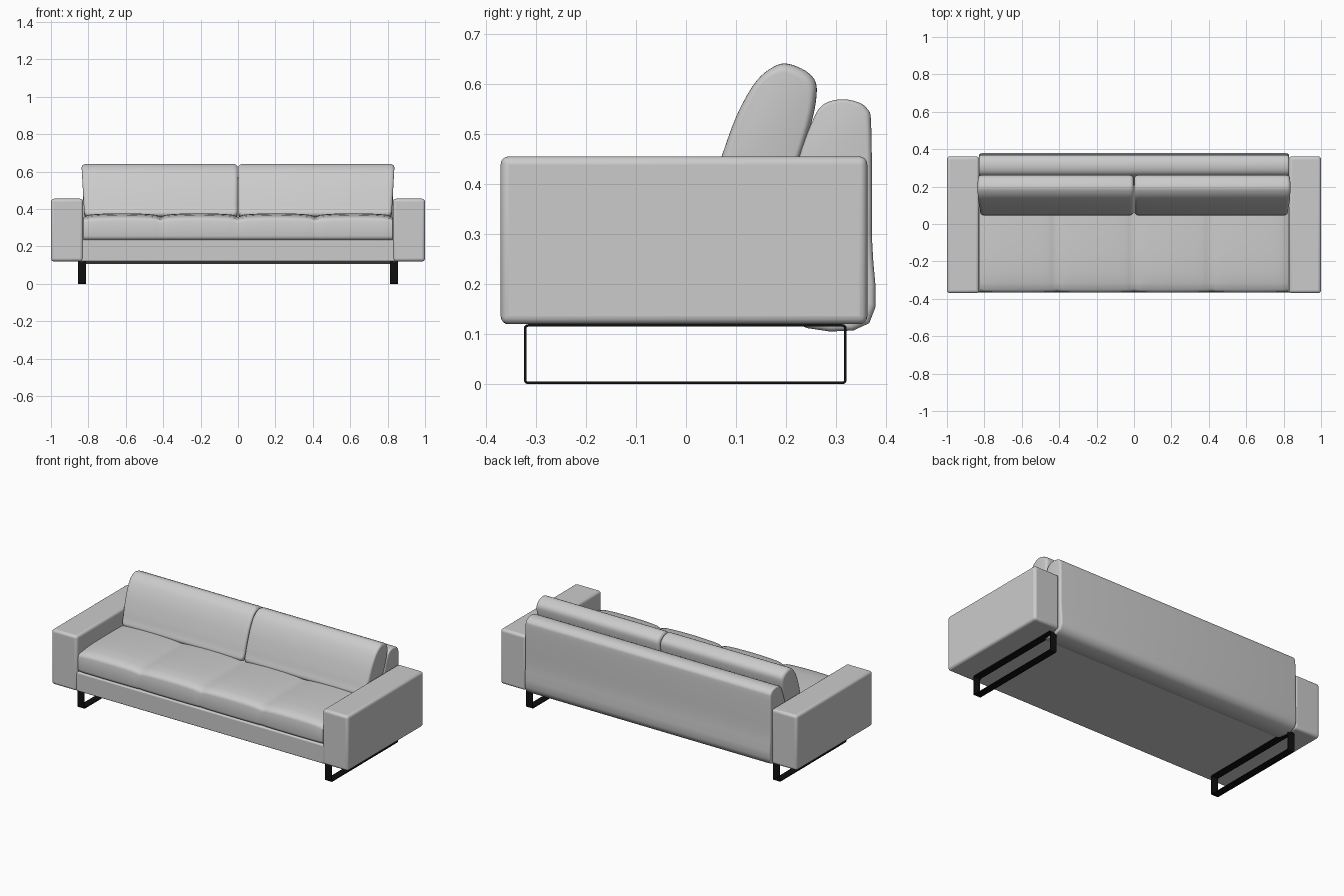
import bpy, bmesh, math
from mathutils import Vector

if "Cube" in bpy.data.objects:
    bpy.data.objects.remove(bpy.data.objects["Cube"])


def material(name, c):
    m = bpy.data.materials.new(name)
    m.diffuse_color = (*c, 1)
    m.use_nodes = True
    m.node_tree.nodes["Principled BSDF"].inputs["Base Color"].default_value = m.diffuse_color
    return m


GREY = material("grey fabric", (0.6, 0.6, 0.6))
BLACK = material("black metal", (0.005, 0.005, 0.005))


def finish(name, bm, mat, bevel=0, angle=40):
    bmesh.ops.recalc_face_normals(bm, faces=bm.faces[:])
    me = bpy.data.meshes.new(name)
    bm.to_mesh(me)
    bm.free()
    me.materials.append(mat)
    ob = bpy.data.objects.new(name, me)
    bpy.context.collection.objects.link(ob)
    if bevel:
        mod = ob.modifiers.new("soft edges", 'BEVEL')
        mod.width, mod.segments = bevel, 4
    bpy.ops.object.select_all(action='DESELECT')
    bpy.context.view_layer.objects.active = ob
    ob.select_set(True)
    bpy.ops.object.shade_smooth_by_angle(angle=math.radians(angle))
    return ob


def box(name, lo, hi, mat, bevel):
    bm = bmesh.new()
    lo, hi = Vector(lo), Vector(hi)
    bmesh.ops.create_cube(bm, size=1)
    for v in bm.verts:
        v.co = (lo + hi) / 2 + v.co * (hi - lo)
    return finish(name, bm, mat, bevel)


def smooth_loop(pts, n=4):
    """Closed Catmull-Rom curve through the points."""
    out, k = [], len(pts)
    for i in range(k):
        a, b, c, d = (Vector(pts[(i + j) % k]) for j in (-1, 0, 1, 2))
        for s in range(n):
            t = s / n
            out.append(0.5 * (2 * b + (c - a) * t + (2 * a - 5 * b + 4 * c - d) * t * t
                              + (3 * b - a - 3 * c + d) * t ** 3))
    return out


def loft(name, sections, mat, angle=50):
    """Skin (x, yz loop) sections along x and cap both ends."""
    bm = bmesh.new()
    rings = [[bm.verts.new((x, p[0], p[1])) for p in loop] for x, loop in sections]
    k = len(rings[0])
    for a, b in zip(rings, rings[1:]):
        for i in range(k):
            bm.faces.new((a[i], a[(i + 1) % k], b[(i + 1) % k], b[i]))
    bm.faces.new(rings[0])
    bm.faces.new(rings[-1])
    return finish(name, bm, mat, angle=angle)


def padded(name, loop, x0, x1, r, mat):
    """Extruded loop whose ends round inward by r."""
    n = len(loop)
    cx = sum(p[0] for p in loop) / n
    cz = sum(p[1] for p in loop) / n
    hy = max(abs(p[0] - cx) for p in loop)
    hz = max(abs(p[1] - cz) for p in loop)

    def inset(d):
        return [(cx + (p[0] - cx) * (1 - d / hy), cz + (p[1] - cz) * (1 - d / hz)) for p in loop]
    arc = [(r * (1 - math.sin(a)), r * (1 - math.cos(a)))
           for a in (math.pi / 2 * (1 - i / 5) for i in range(6))]
    sections = [(x0 + e, inset(d)) for e, d in arc] + [(x1 - e, inset(d)) for e, d in reversed(arc)]
    return loft(name, sections, mat)


# Base and arms
box("base", (-0.84, -0.365, 0.12), (0.84, 0.33, 0.236), GREY, 0.008)
for side, s in (("left", -1), ("right", 1)):
    xs = sorted((s * 0.828, s * 1.0))
    box(side + "_arm", (xs[0], -0.37, 0.12), (xs[1], 0.362, 0.455), GREY, 0.016)

# Backrest
back = [(0.366, 0.122), (0.371, 0.3), (0.37, 0.51), (0.362, 0.55), (0.335, 0.566), (0.3, 0.568),
        (0.27, 0.555), (0.25, 0.52), (0.225, 0.45), (0.21, 0.36), (0.205, 0.24), (0.21, 0.125)]
padded("backrest", smooth_loop(back), -0.828, 0.828, 0.012, GREY)

# Seat cushion with four padded panels meeting at dipped seams
seat_sections = []
for i in range(65):
    x = -0.826 + 1.652 * i / 64
    u = (i % 16) / 16
    puff = (4 * u * (1 - u)) ** 0.4
    front = -0.361 - 0.005 * puff
    edge = 0.338 + 0.014 * puff
    top = 0.358 + 0.019 * puff
    seat_sections.append((x, [
        (0.24, 0.237), (front + 0.012, 0.237), (front + 0.003, 0.243), (front, 0.256),
        (front, edge - 0.015), (front + 0.004, edge - 0.003), (front + 0.015, edge + 0.006),
        (front + 0.05, top - 0.009), (front + 0.11, top - 0.002), (-0.15, top),
        (0.0, top), (0.1, top - 0.003), (0.24, top - 0.01)]))
loft("seat_cushion", seat_sections, GREY, 60)

# Two leaning back cushions
pillow = [(0.05, 0.365), (0.058, 0.41), (0.078, 0.475), (0.105, 0.545), (0.14, 0.605),
          (0.175, 0.634), (0.203, 0.64), (0.24, 0.625), (0.259, 0.603), (0.26, 0.57),
          (0.25, 0.52), (0.225, 0.44), (0.2, 0.365), (0.12, 0.35)]
for side, s in (("left", -1), ("right", 1)):
    xs = sorted((s * 0.002, s * 0.836))
    ob = padded(side + "_back_cushion", smooth_loop(pillow), xs[0], xs[1], 0.022, GREY)
    # Narrow the outer end toward the seat
    for v in ob.data.vertices:
        if abs(v.co.x) > 0.5:
            v.co.x -= s * 0.014 * min(1, max(0, (0.62 - v.co.z) / 0.25))


# Sled legs: flat bar bent into a rounded rectangle
def rounded(y0, y1, z0, z1, r):
    pts = []
    for q, (cy, cz) in enumerate(((y1 - r, z1 - r), (y0 + r, z1 - r), (y0 + r, z0 + r), (y1 - r, z0 + r))):
        for i in range(5):
            a = math.pi / 2 * (q + i / 4)
            pts.append((cy + r * math.cos(a), cz + r * math.sin(a)))
    return pts


outer = rounded(-0.324, 0.321, 0.0, 0.12, 0.009)
inner = rounded(-0.319, 0.316, 0.005, 0.115, 0.004)
for side, s in (("left", -1), ("right", 1)):
    bm = bmesh.new()
    xa, xb = s * 0.812, s * 0.856
    rows = [[bm.verts.new((x, *p)) for p in loop]
            for x, loop in ((xa, outer), (xb, outer), (xb, inner), (xa, inner))]
    k = len(outer)
    for j in range(4):
        a, b = rows[j], rows[(j + 1) % 4]
        for i in range(k):
            bm.faces.new((a[i], a[(i + 1) % k], b[(i + 1) % k], b[i]))
    finish(side + "_sled_leg", bm, BLACK)
